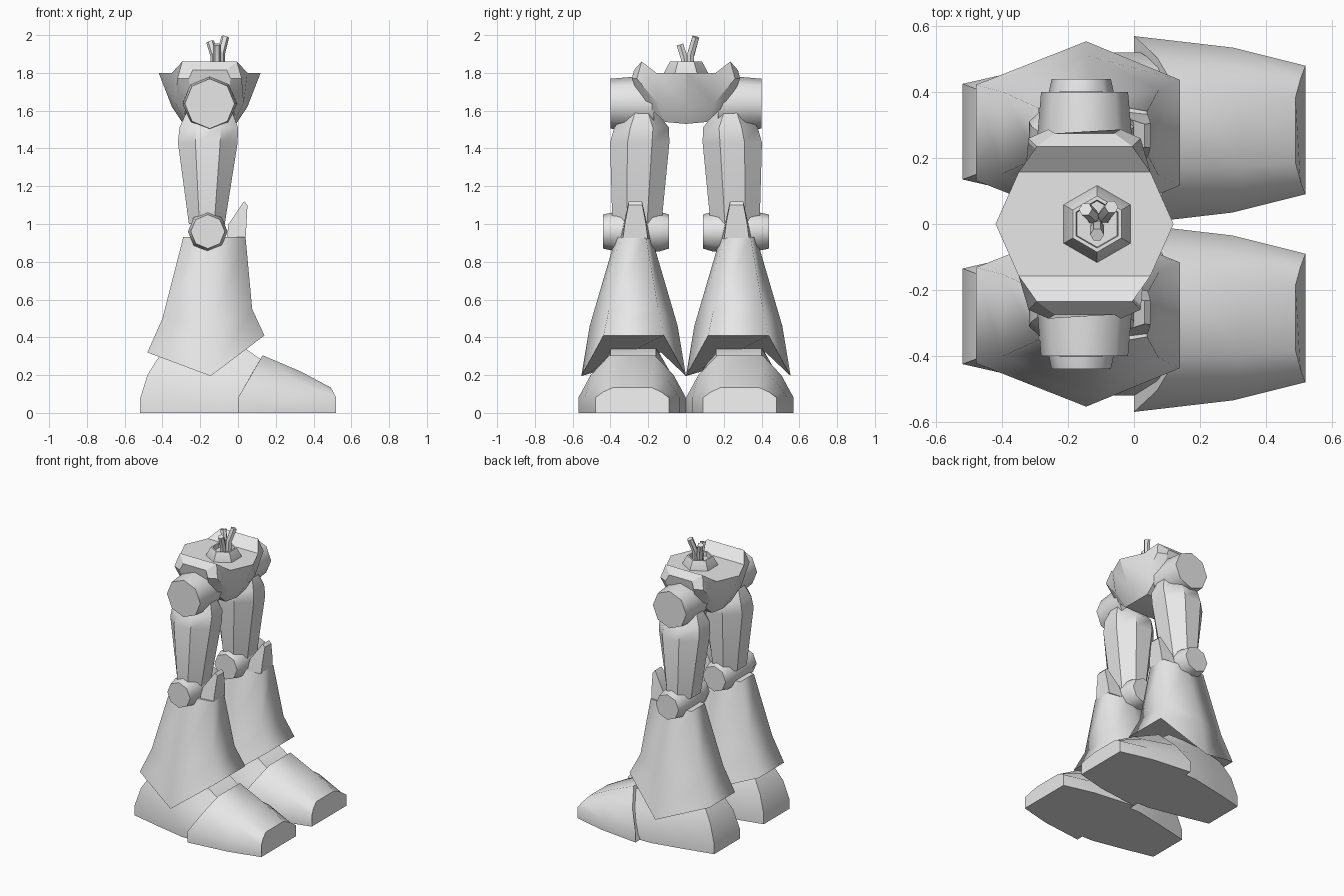
import bpy, bmesh, math
from mathutils import Vector

if "Cube" in bpy.data.objects:
    bpy.data.objects.remove(bpy.data.objects["Cube"])

grey = bpy.data.materials.new("plain grey")
grey.diffuse_color = (0.8, 0.8, 0.8, 1)
grey.use_nodes = True
grey.node_tree.nodes["Principled BSDF"].inputs["Base Color"].default_value = grey.diffuse_color


def loft(name, rings, angle=35):
    """Skin a stack of equal-length rings and cap both ends."""
    bm = bmesh.new()
    loops = [[bm.verts.new(p) for p in ring] for ring in rings]
    n = len(loops[0])
    for a, b in zip(loops, loops[1:]):
        for i in range(n):
            j = (i + 1) % n
            bm.faces.new((a[i], a[j], b[j], b[i]))
    bm.faces.new(loops[0][::-1])
    bm.faces.new(loops[-1])
    bmesh.ops.recalc_face_normals(bm, faces=bm.faces)
    mesh = bpy.data.meshes.new(name)
    bm.to_mesh(mesh)
    bm.free()
    ob = bpy.data.objects.new(name, mesh)
    bpy.context.collection.objects.link(ob)
    mesh.materials.append(grey)
    bpy.ops.object.select_all(action='DESELECT')
    ob.select_set(True)
    bpy.context.view_layer.objects.active = ob
    bpy.ops.object.shade_smooth_by_angle(angle=math.radians(angle))
    return ob


def both_edges(half, cy):
    """Ring from (x, half width, z) points, reflected about y = cy."""
    return ([(x, cy + w, z) for x, w, z in half]
            + [(x, cy - w, z) for x, w, z in reversed(half)])


def oval(cx, cy, z, hx, hy, n=8, turn=0.5):
    """Horizontal n-sided ring with the given half extents."""
    k = 1 / math.cos(math.pi / n) if turn else 1
    return [(cx + hx * k * math.cos(2 * math.pi * (i + turn) / n),
             cy + hy * k * math.sin(2 * math.pi * (i + turn) / n), z) for i in range(n)]


def joint(name, cx, cz, steps):
    """Octagonal drum along y from (y, radius) steps."""
    loft(name, [[(cx + r * math.sin(math.pi * i / 4), y, cz + r * math.cos(math.pi * i / 4))
                 for i in range(8)] for y, r in steps], 50)


def pipe(name, a, b, c, r=0.021):
    """Short bent hexagonal pipe."""
    rings = []
    pts = [Vector(p) for p in (a, b, c)]
    for k, p in enumerate(pts):
        d = (pts[min(k + 1, 2)] - pts[max(k - 1, 0)]).normalized()
        q = Vector((0, 0, 1)).rotation_difference(d)
        rings.append([p + q @ Vector((r * math.cos(t * math.pi / 3), r * math.sin(t * math.pi / 3), 0))
                      for t in range(6)])
    loft(name, rings, 35)


for side, s in (("left", 1), ("right", -1)):
    # Heel block
    outlines = [
        (0.00, [(-.52, .145), (-.30, .195), (-.08, .24), (.01, .24)]),
        (0.07, [(-.52, .145), (-.30, .195), (-.08, .24), (.02, .24)]),
        (0.20, [(-.48, .13), (-.30, .17), (-.08, .205), (.09, .195)]),
        (0.28, [(-.43, .11), (-.30, .135), (-.08, .16), (.125, .12)]),
        (0.34, [(-.38, .09), (-.25, .11), (-.08, .125), (.04, .12)])]
    loft(side + " heel", [both_edges([(x, w, z) for x, w in o], s * .28) for z, o in outlines], 40)

    # Toe cap
    loft(side + " toe", [both_edges(h, s * .285) for h in (
        [(0, .285, 0), (0, .285, .08), (.07, .22, .20), (.13, .12, .305)],
        [(.30, .25, 0), (.30, .25, .08), (.315, .19, .17), (.33, .11, .22)],
        [(.52, .195, 0), (.52, .195, .08), (.505, .155, .11), (.49, .10, .135)])], 50)

    # Flared shin guard
    loft(side + " shin", [both_edges(h, s * .277) for h in (
        [(.14, .16, .41), (-.145, .277, .195), (-.48, .145, .32)],
        [(.075, .13, .55), (-.14, .233, .46), (-.40, .125, .50)],
        [(.04, .065, .93), (-.13, .095, .93), (-.29, .075, .93)])], 75)

    # Pointed knee guard
    loft(side + " knee guard", [both_edges(h, s * .268) for h in (
        [(.04, .066, .92), (-.06, .078, .92)],
        [(.045, .056, 1.0), (-.05, .062, 1.0)],
        [(.05, .037, 1.10), (.032, .035, 1.12)])], 30)

    # Knee and hip drums
    joint(side + " knee joint", -.16, .96,
          [(s * .09, .09), (s * .14, .105), (s * .37, .105), (s * .44, .09)])
    joint(side + " hip joint", -.15, 1.637,
          [(s * .17, .145), (s * .27, .143), (s * .40, .132)])

    # Thigh
    loft(side + " thigh", [
        oval(-.165, s * .26, 1.00, .095, .13),
        oval(-.16, s * .245, 1.43, .158, .157),
        oval(-.155, s * .235, 1.51, .155, .145),
        oval(-.15, s * .235, 1.62, .11, .06)], 40)

# Pelvis: half cross-sections of (half length, y, z), reflected lengthwise
stations = [
    [(.27, 0, 1.80), (.20, 0, 1.62), (.14, 0, 1.53)],
    [(.20, .157, 1.80), (.18, .15, 1.64), (.13, .11, 1.54)],
    [(.145, .235, 1.86), (.17, .26, 1.77), (.13, .20, 1.62)],
    [(.09, .275, 1.815), (.11, .287, 1.77), (.10, .25, 1.68)]]


def station(st, s):
    return ([(-.15 + h, s * y, z) for h, y, z in st]
            + [(-.15 - h, s * y, z) for h, y, z in reversed(st)])


loft("pelvis", [station(st, -1) for st in stations[:0:-1]] + [station(st, 1) for st in stations], 25)

# Waist socket with a shallow recess
loft("waist socket", [[(-.112 + r * math.sin(math.pi * i / 3), r * math.cos(math.pi * i / 3), z)
                       for i in range(6)]
                      for r, z in ((.117, 1.79), (.117, 1.80), (.085, 1.86), (.073, 1.86), (.07, 1.83))], 30)

# Bent pipes rising from the socket
pipe("front pipe", (-.112, -.005, 1.82), (-.112, -.01, 1.88), (-.112, -.032, 1.95))
pipe("rear pipe", (-.125, .02, 1.82), (-.125, .025, 1.89), (-.147, .045, 1.965))
pipe("tall pipe", (-.09, .02, 1.82), (-.09, .025, 1.90), (-.068, .052, 1.99))
